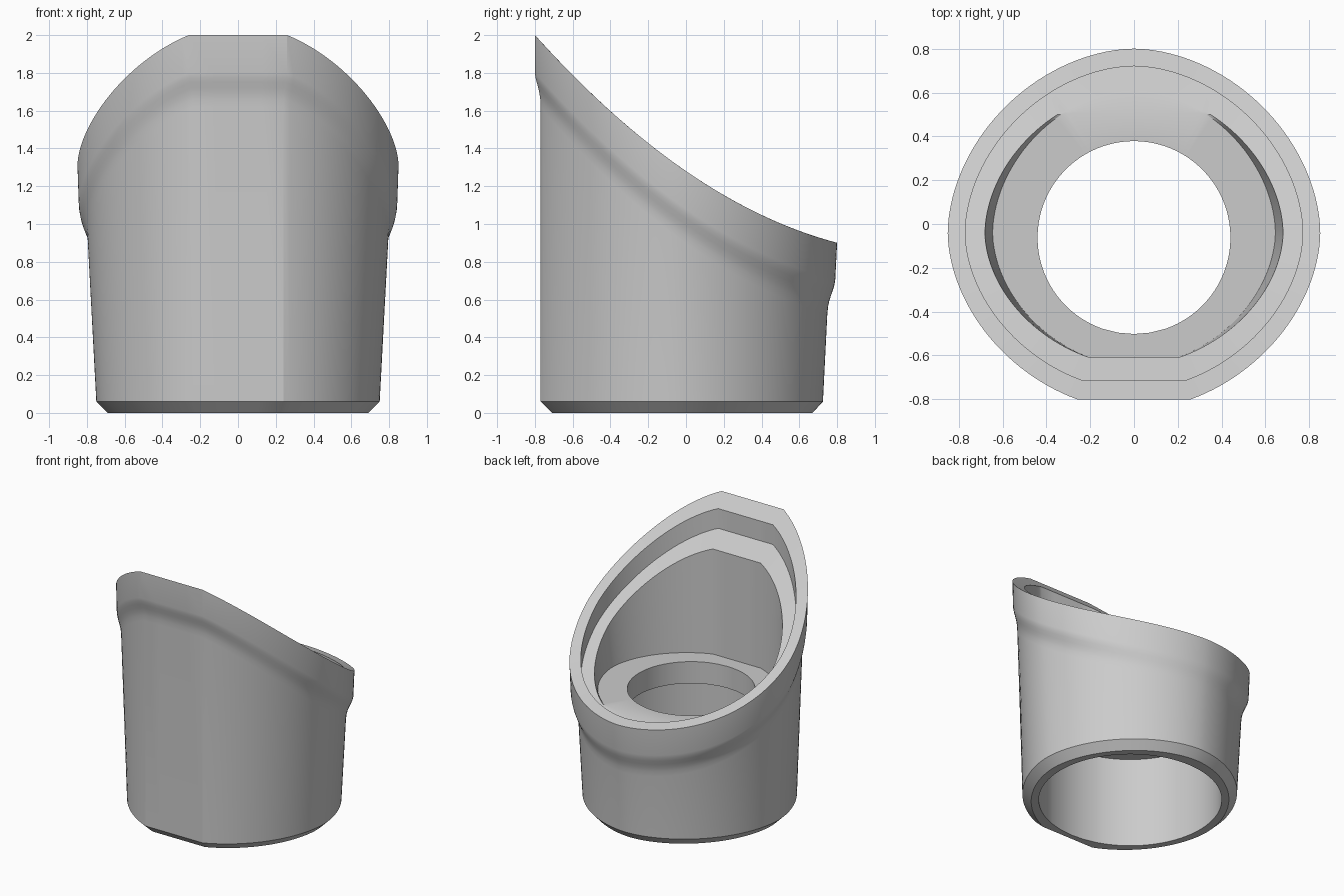
import bpy, bmesh, math

if "Cube" in bpy.data.objects:
    bpy.data.objects.remove(bpy.data.objects["Cube"])

POWER = 1.85       # roundness of the oval plan
MID_Y = -0.04      # widest line of the plan
FLOOR_Z, CEILING_Z = 0.85, 0.685
RECESS = 0.15
SIDE, FLAT = 64, 4


def rim(y):
    """Height of the swooping top edge."""
    return 1.28 - 0.6875 * y + 0.266 * y * y


def shelf(y):
    return rim(y) - RECESS


def outline(w, back, front, c):
    """Oval plan, flattened at the front between -c and c."""
    e = 2 / POWER
    start = math.acos((c / w) ** (1 / e))
    depth = (MID_Y - front) / math.sin(start) ** e
    half = []
    for i in range(SIDE + 1):
        t = -start + (math.pi / 2 + start) * i / SIDE
        s = abs(math.sin(t)) ** e
        y = MID_Y - depth * s if t < 0 else MID_Y + (back - MID_Y) * s
        half.append((w * max(math.cos(t), 0) ** e, y))
    half[-1] = (0, back)
    left = [(-x, y) for x, y in half[-2::-1]]
    flat = [(-c + 2 * c * i / FLAT, front) for i in range(1, FLAT)]
    return half + left + flat


def body(z):
    return outline(0.747 + 0.053 * z, 0.722 + 0.05 * z, -0.77, 0.24)


def level(points, z):
    return [(x, y, z) for x, y in points]


def draped(points, drop=0):
    return [(x, y, rim(y) - drop) for x, y in points]


def circle(r, cy, z):
    """Circle whose points line up with the oval's points."""
    ring = []
    for x, y in base:
        a = math.atan2(y - cy, x)
        ring.append((r * math.cos(a), cy + r * math.sin(a), z))
    return ring


def flare(drop, k):
    """Ring under the rim band, blending into the tapered body."""
    ring = []
    for i, (x, y) in enumerate(band):
        z = rim(y) - drop
        bx, by = body(z)[i]
        ring.append((x + (bx - x) * k, y + (by - y) * k, z))
    return ring


base = outline(0.69, 0.67, -0.71, 0.22)
band = outline(0.843, 0.79, -0.80, 0.26)
lip = outline(0.77, 0.72, -0.715, 0.23)
floor = outline(0.645, 0.61, -0.61, 0.20)
opening = outline(0.68, 0.61, -0.61, 0.20)

rings = [
    # socket underneath and the hole through the floor
    circle(0.63, -0.04, 0),
    circle(0.63, -0.04, CEILING_Z),
    circle(0.44, -0.062, CEILING_Z),
    circle(0.44, -0.062, FLOOR_Z),
    # floor, trimmed at the back by the sloping shelf
    [(x, min(y, 0.505), FLOOR_Z) for x, y in floor],
    [(x, y, min(FLOOR_Z, shelf(y))) for x, y in floor],
    # inner wall, shelf and rim
    draped(opening, RECESS),
    draped(lip, RECESS),
    draped(lip),
    draped(outline(0.85, 0.80, -0.80, 0.26)),
    draped(band, 0.2),
]
# flared shoulder
for drop, k in [(0.225, 0.12), (0.25, 0.32), (0.28, 0.6), (0.31, 0.82), (0.34, 0.95), (0.38, 1)]:
    rings.append(flare(drop, k))
# tapered side and chamfered foot
rings += [level(body(0.06), 0.06), level(base, 0)]

bm = bmesh.new()
loops = [[bm.verts.new(p) for p in ring] for ring in rings]
n = len(base)
for a, b in zip(loops, loops[1:] + loops[:1]):
    for i in range(n):
        j = (i + 1) % n
        bm.faces.new((a[i], a[j], b[j], b[i]))
bmesh.ops.remove_doubles(bm, verts=bm.verts, dist=0.0005)
bmesh.ops.recalc_face_normals(bm, faces=bm.faces)
mesh = bpy.data.meshes.new("angled_cup")
bm.to_mesh(mesh)
bm.free()

grey = bpy.data.materials.new("plain grey")
grey.use_nodes = True
colour = (0.6, 0.6, 0.6, 1)
grey.diffuse_color = colour
grey.node_tree.nodes["Principled BSDF"].inputs["Base Color"].default_value = colour
mesh.materials.append(grey)

cup = bpy.data.objects.new("angled_cup", mesh)
bpy.context.collection.objects.link(cup)
bpy.ops.object.select_all(action="DESELECT")
cup.select_set(True)
bpy.context.view_layer.objects.active = cup
bpy.ops.object.shade_smooth_by_angle(angle=math.radians(21.5))
